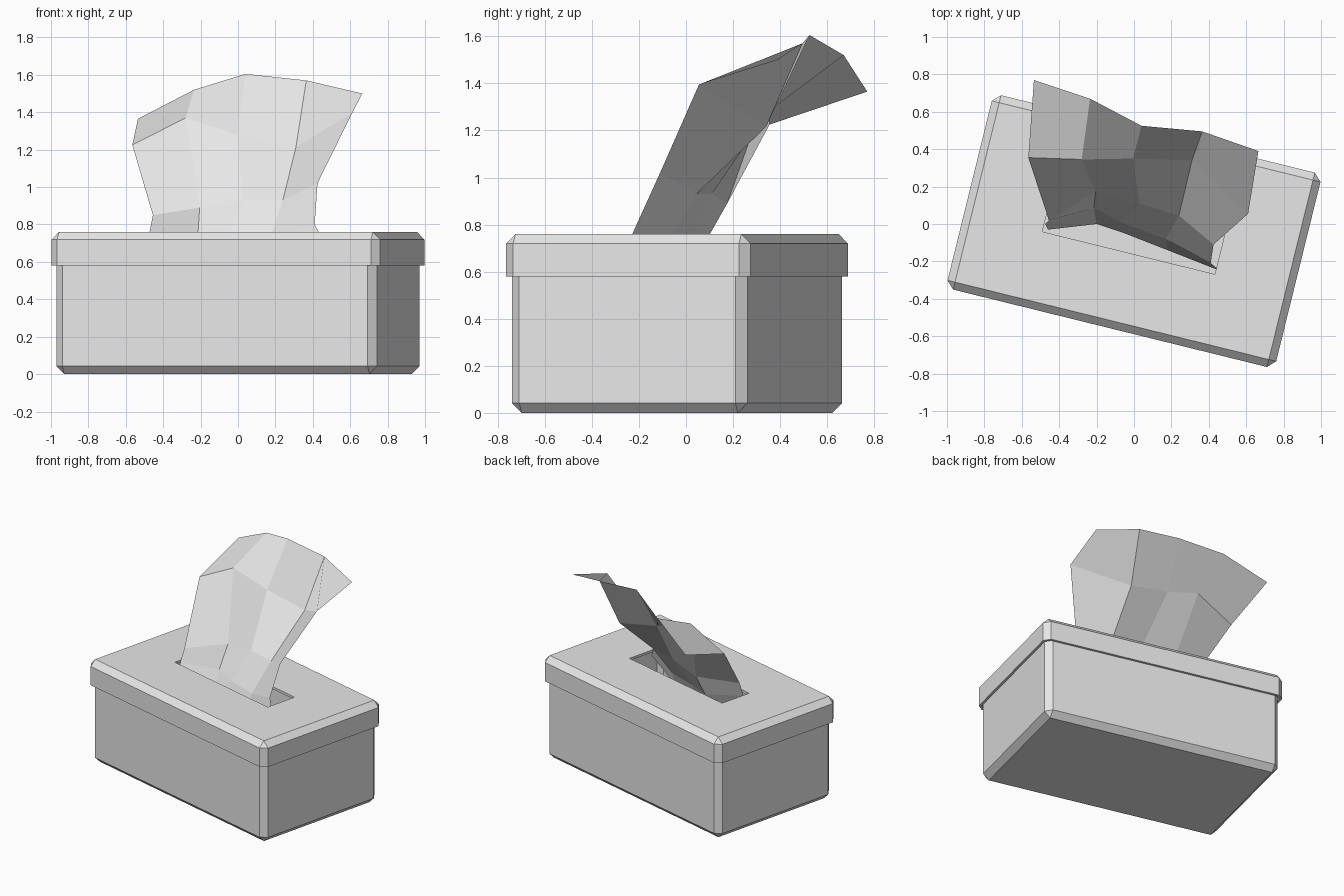
import bpy
import bmesh
import math
from mathutils import Matrix, Vector

TURN = math.radians(-13.85)
CENTRE = Vector((0, -0.038, 0))

if "Cube" in bpy.data.objects:
    bpy.data.objects.remove(bpy.data.objects["Cube"], do_unlink=True)

grey = bpy.data.materials.new("light grey")
grey.use_nodes = True
grey.diffuse_color = (0.8, 0.8, 0.8, 1)
grey.node_tree.nodes["Principled BSDF"].inputs["Base Color"].default_value = grey.diffuse_color


def make_object(name, bm):
    mesh = bpy.data.meshes.new(name)
    bm.to_mesh(mesh)
    bm.free()
    mesh.materials.append(grey)
    obj = bpy.data.objects.new(name, mesh)
    bpy.context.collection.objects.link(obj)
    return obj


def make_box(name, length, width, low, high, open_side=0, bevel=0.0):
    """Turned box; open_side is +1 for no top, -1 for no bottom."""
    bm = bmesh.new()
    bmesh.ops.create_cube(bm, size=1)
    bmesh.ops.scale(bm, vec=(length, width, high - low), verts=bm.verts)
    bmesh.ops.translate(bm, vec=(0, 0, (low + high) / 2), verts=bm.verts)
    if open_side:
        # Chamfer every edge except those around the open side
        lid_face = next(f for f in bm.faces if f.normal.z * open_side > 0.9)
        edges = [e for e in bm.edges if e not in lid_face.edges[:]]
        bmesh.ops.bevel(bm, geom=edges, offset=bevel, segments=1,
                        profile=0.5, affect='EDGES', clamp_overlap=True)
        bm.normal_update()
        caps = [f for f in bm.faces if f.normal.z * open_side > 0.9]
        bmesh.ops.delete(bm, geom=caps, context='FACES')
    obj = make_object(name, bm)
    obj.matrix_world = Matrix.Translation(CENTRE) @ Matrix.Rotation(TURN, 4, 'Z')
    return obj


def add_thickness(obj, amount):
    mod = obj.modifiers.new("thickness", 'SOLIDIFY')
    mod.thickness = amount
    mod.offset = -1
    mod.use_even_offset = True


# Box body and overhanging lid
body = make_box("box_body", 1.765, 1.03, 0, 0.72, 1, 0.042)
add_thickness(body, 0.02)
lid = make_box("box_lid", 1.81, 1.07, 0.58, 0.76, -1, 0.041)
add_thickness(lid, 0.018)

# Slot through the lid
cutter = make_box("slot_cutter", 0.95, 0.24, 0.65, 0.9)
cutter.hide_render = True
cutter.hide_viewport = True
cutter.display_type = 'WIRE'
cut = lid.modifiers.new("slot", 'BOOLEAN')
cut.operation = 'DIFFERENCE'
cut.solver = 'EXACT'
cut.object = cutter

# Folded tissue: rows run from the free edge down into the slot
tissue_rows = [
    [(-.535, .77, 1.365), (-.235, .67, 1.52), (.04, .525, 1.605), (.365, .495, 1.57), (.665, .39, 1.5)],
    [(-.565, .355, 1.225), (-.28, .345, 1.37), (-.005, .35, 1.28), (.31, .34, 1.215), (.61, .055, 1.395)],
    [(-.455, .02, .85), (-.205, .175, .89), (.03, .11, .93), (.24, .045, .93), (.425, -.11, 1.02)],
    [(-.475, .0, .75), (-.215, .085, .73), (-.06, .005, .72), (.17, -.08, .72), (.41, -.21, .8)],
    [(-.46, -.03, .6), (-.2, .0, .6), (-.05, -.05, .6), (.18, -.14, .6), (.46, -.25, .71)],
]
bm = bmesh.new()
grid = [[bm.verts.new(p) for p in row] for row in tissue_rows]
for upper, lower in zip(grid, grid[1:]):
    for c in range(len(upper) - 1):
        bm.faces.new((upper[c], lower[c], lower[c + 1], upper[c + 1]))
make_object("tissue", bm)
